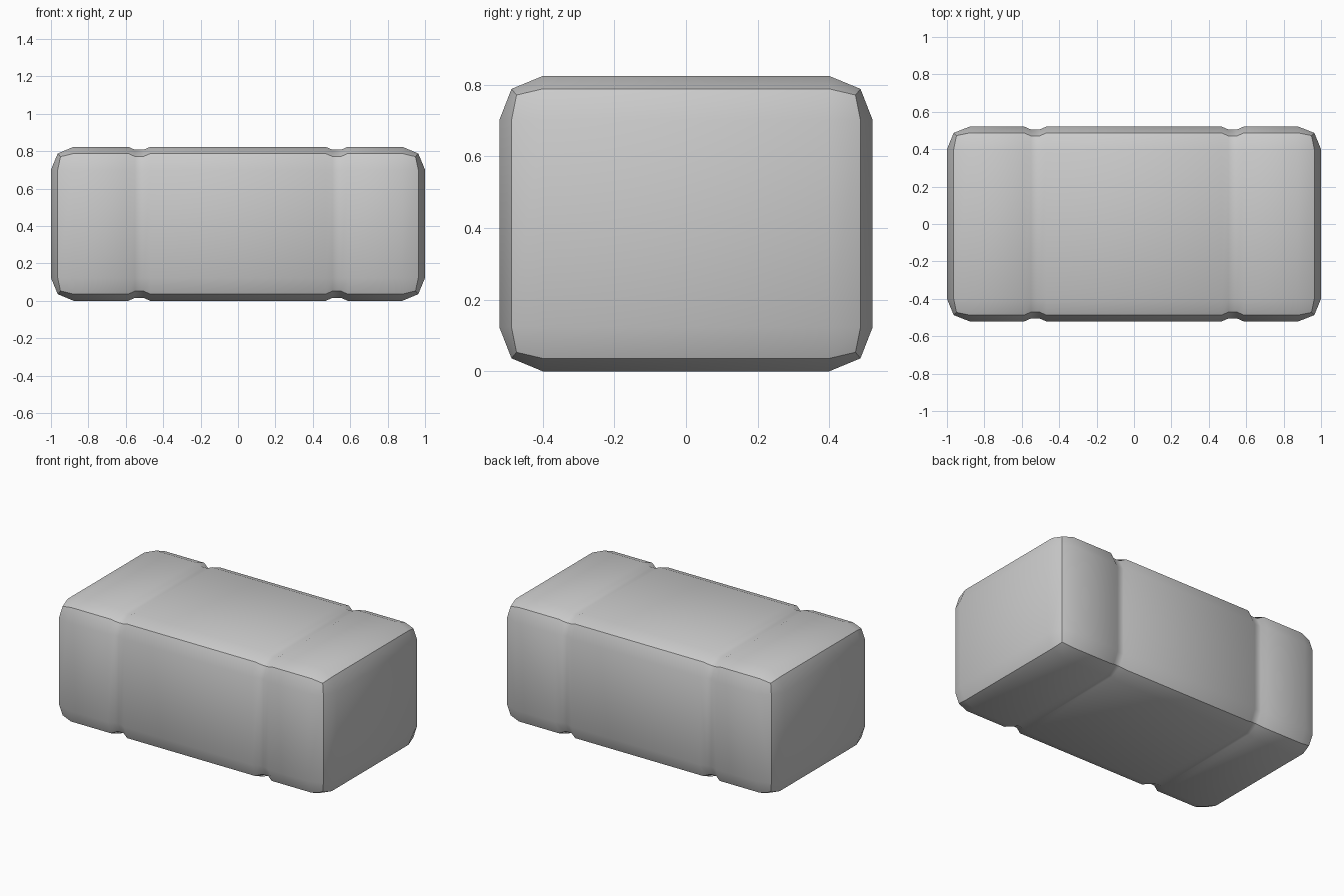
import bpy, bmesh, math
from itertools import product

if "Cube" in bpy.data.objects:
    bpy.data.objects.remove(bpy.data.objects["Cube"])

# Half sizes (x, y, z): flat faces, rounded box edges, box corners, start of the rounding
FACE = (1.0, 0.521, 0.412)
EDGE = (0.964, 0.487, 0.376)
CORNER = (0.949, 0.473, 0.359)
INNER = (0.878, 0.4, 0.289)
DIP = 0.016

# Stations along the length: the two bands of grooves, with their depth
half = [(0.468, 0), (0.505, DIP), (0.551, DIP), (0.587, 0)]
stations = ([(-INNER[0], 0)] + [(-x, d) for x, d in reversed(half)]
            + half + [(INNER[0], 0)])
NX = len(stations) + 2
counts = (NX, 4, 4)


def position(idx):
    sides = [-1 if i == 0 else 1 if i == n - 1 else 0 for i, n in zip(idx, counts)]
    size = (None, FACE, EDGE, CORNER)[sum(map(abs, sides))]
    dip = 0 if sides[0] else stations[idx[0] - 1][1]
    co = []
    for a in range(3):
        if sides[a]:
            co.append(sides[a] * (size[a] - dip))
        elif a == 0:
            co.append(stations[idx[0] - 1][0])
        else:
            co.append(INNER[a] * (-1 if idx[a] == 1 else 1))
    co[2] += FACE[2]
    return co


# Pillowed block, built as six grids sharing their border vertices
bm = bmesh.new()
verts = {}


def vert(idx):
    if idx not in verts:
        verts[idx] = bm.verts.new(position(idx))
    return verts[idx]


for axis in range(3):
    u, v = [a for a in range(3) if a != axis]
    for end in (0, counts[axis] - 1):
        for i, j in product(range(counts[u] - 1), range(counts[v] - 1)):
            quad = []
            for du, dv in ((0, 0), (1, 0), (1, 1), (0, 1)):
                idx = [0, 0, 0]
                idx[axis], idx[u], idx[v] = end, i + du, j + dv
                quad.append(vert(tuple(idx)))
            bm.faces.new(quad)
bmesh.ops.recalc_face_normals(bm, faces=bm.faces)

mesh = bpy.data.meshes.new("grooved_block")
bm.to_mesh(mesh)
bm.free()
block = bpy.data.objects.new("grooved_block", mesh)
bpy.context.collection.objects.link(block)

# Smooth faces, sharp box edges
bpy.context.view_layer.objects.active = block
block.select_set(True)
bpy.ops.object.shade_smooth_by_angle(angle=math.radians(33))
